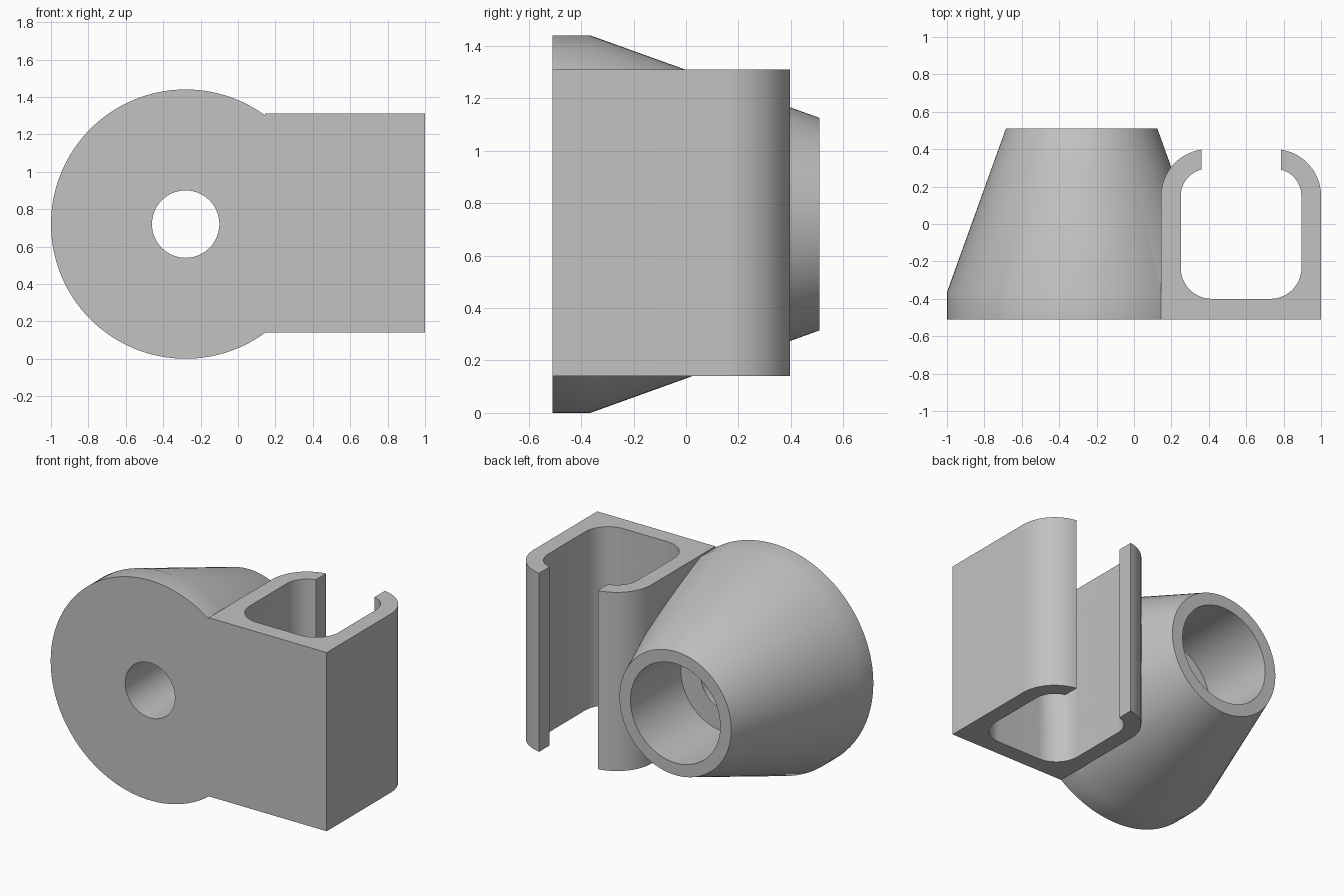
import bpy, bmesh, math
from mathutils import Matrix, Vector

cube = bpy.data.objects.get("Cube")
if cube:
    bpy.data.objects.remove(cube, do_unlink=True)

GREY = (0.54, 0.54, 0.54, 1)
grey = bpy.data.materials.new("plain grey")
grey.diffuse_color = GREY
grey.use_nodes = True
grey.node_tree.nodes["Principled BSDF"].inputs["Base Color"].default_value = GREY

AXIS_X, AXIS_Z = -0.28, 0.72
FRONT, BACK = -0.51, 0.51
BOTTOM, TOP = 0.14, 1.31
MID_X = 0.5725          # centre line of the clip


def finish(name, bm):
    bmesh.ops.recalc_face_normals(bm, faces=bm.faces[:])
    mesh = bpy.data.meshes.new(name)
    bm.to_mesh(mesh)
    bm.free()
    mesh.materials.append(grey)
    obj = bpy.data.objects.new(name, mesh)
    bpy.context.collection.objects.link(obj)
    return obj


def lathe(name, profile, steps=128):
    """Turn a closed (radius, y) profile around the cone axis."""
    bm = bmesh.new()
    rings = []
    for i in range(steps):
        a = 2 * math.pi * i / steps
        rings.append([bm.verts.new((AXIS_X + r * math.cos(a), y, AXIS_Z + r * math.sin(a)))
                      for r, y in profile])
    n = len(profile)
    for i in range(steps):
        p, q = rings[i], rings[(i + 1) % steps]
        for j in range(n):
            k = (j + 1) % n
            bm.faces.new((p[j], p[k], q[k], q[j]))
    return finish(name, bm)


def prism(name, outline, z0, z1):
    """Extrude an (x, y) outline upwards."""
    bm = bmesh.new()
    face = bm.faces.new([bm.verts.new((x, y, z0)) for x, y in outline])
    up = bmesh.ops.extrude_face_region(bm, geom=[face])["geom"]
    bmesh.ops.translate(bm, vec=(0, 0, z1 - z0),
                        verts=[v for v in up if isinstance(v, bmesh.types.BMVert)])
    return finish(name, bm)


def arc(cx, cy, r, a0, a1, steps=16):
    return [(cx + r * math.cos(a), cy + r * math.sin(a))
            for a in (math.radians(a0 + (a1 - a0) * i / steps) for i in range(steps + 1))]


def combine(target, tool, operation):
    mod = target.modifiers.new(operation.lower(), "BOOLEAN")
    mod.operation, mod.solver, mod.object = operation, "EXACT", tool
    bpy.context.view_layer.objects.active = target
    bpy.ops.object.modifier_apply(modifier=mod.name)
    bpy.data.objects.remove(tool, do_unlink=True)


# Right half of the clip section, from the slot lip around to the centre line
CORNER_X, CORNER_Y, LIP_X = 0.75, 0.15, 0.785
OUTER, INNER, FILLET = 0.25, 0.145, 0.165


def lip_angle(r):
    return math.degrees(math.acos((LIP_X - CORNER_X) / r))


def mirrored(points):
    return [(2 * MID_X - x, y) for x, y in reversed(points)]


outer_half = arc(CORNER_X, CORNER_Y, OUTER, lip_angle(OUTER), 0) + [(1.0, FRONT)]
inner_half = (arc(CORNER_X, CORNER_Y, INNER, lip_angle(INNER), 0)
              + arc(0.895 - FILLET, -0.40 + FILLET, FILLET, 0, -90))
outer = outer_half + mirrored(outer_half)
inner = inner_half + mirrored(inner_half)

# Cone body with a wide rear bore and a narrow front hole
body = lathe("cone_and_clip_holder", [
    (0.18, FRONT), (0.72, FRONT), (0.72, -0.365), (0.405, BACK),
    (0.325, BACK), (0.325, -0.01), (0.18, -0.01)])

# Clear the cone out of the clip's hollow, then fuse the clip on
combine(body, prism("hollow_cutter", inner, -0.2, 1.7), "DIFFERENCE")
combine(body, prism("clip", outer + inner[::-1], BOTTOM, TOP), "UNION")

bpy.ops.object.select_all(action="DESELECT")
body.select_set(True)
bpy.context.view_layer.objects.active = body
bpy.ops.object.shade_smooth_by_angle(angle=math.radians(30))
